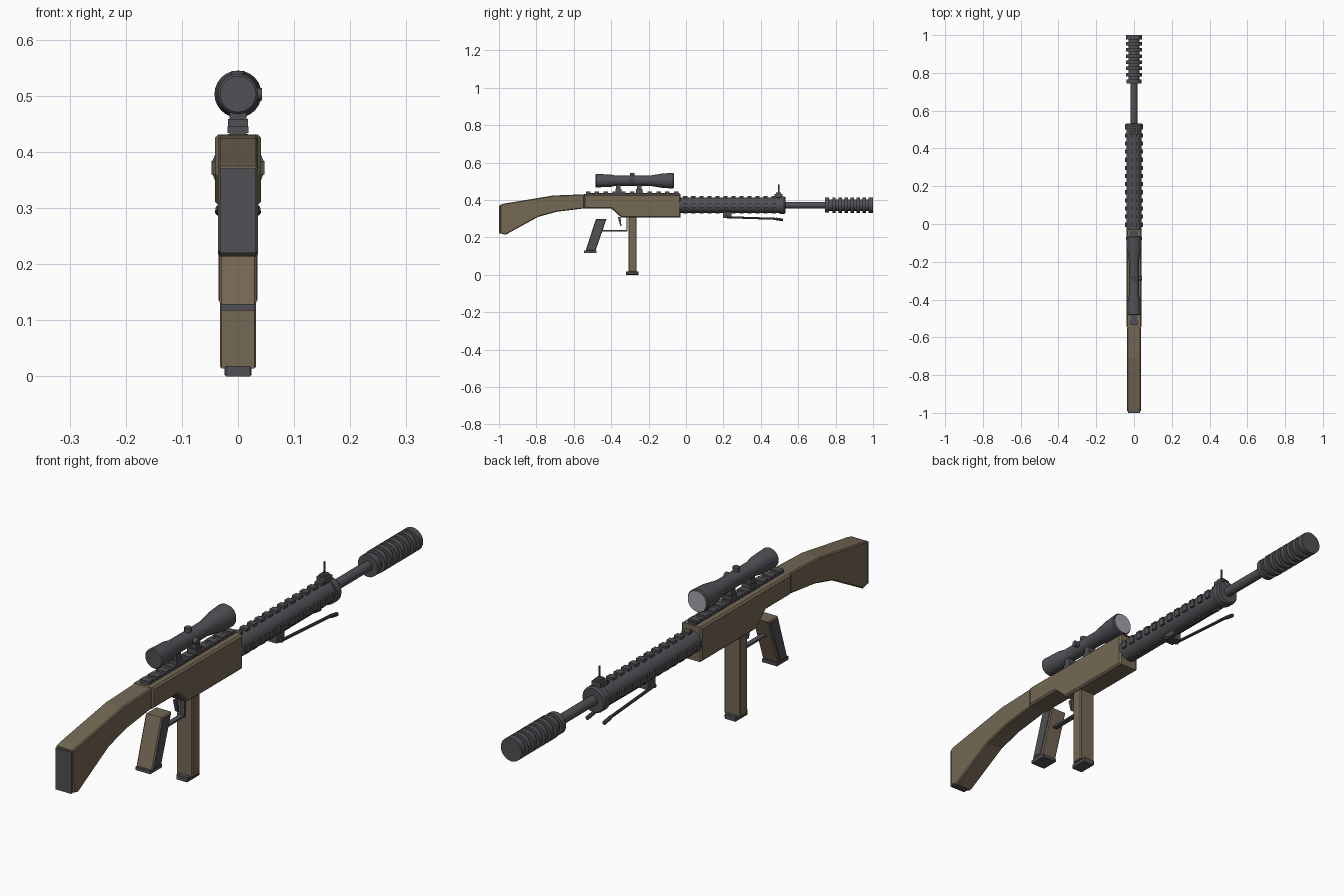
import bpy, bmesh, math
from mathutils import Vector

if "Cube" in bpy.data.objects:
    bpy.data.objects.remove(bpy.data.objects["Cube"])


def material(name, rgb):
    m = bpy.data.materials.new(name)
    m.diffuse_color = (*rgb, 1)
    m.use_nodes = True
    m.node_tree.nodes["Principled BSDF"].inputs["Base Color"].default_value = m.diffuse_color
    return m


TAN = material("tan_wood", (0.175, 0.138, 0.09))
DARK = material("gunmetal_grey", (0.082, 0.081, 0.092))
LENS = material("lens_grey", (0.36, 0.37, 0.41))


def finish(bm, name, mat, smooth=False):
    bmesh.ops.recalc_face_normals(bm, faces=bm.faces)
    me = bpy.data.meshes.new(name)
    bm.to_mesh(me)
    bm.free()
    me.materials.append(mat)
    ob = bpy.data.objects.new(name, me)
    bpy.context.collection.objects.link(ob)
    if smooth:
        bpy.ops.object.select_all(action='DESELECT')
        ob.select_set(True)
        bpy.context.view_layer.objects.active = ob
        bpy.ops.object.shade_smooth_by_angle(angle=math.radians(35))
    return ob


def prism(name, pts, half, mat, bevel=0.0, x=0.0):
    """Side profile of (y, z) points, extruded across x."""
    bm = bmesh.new()
    f = bm.faces.new([bm.verts.new((x - half, y, z)) for y, z in pts])
    r = bmesh.ops.extrude_face_region(bm, geom=[f])
    vs = [v for v in r['geom'] if isinstance(v, bmesh.types.BMVert)]
    bmesh.ops.translate(bm, verts=vs, vec=(2 * half, 0, 0))
    if bevel:
        es = [e for e in bm.edges if abs(e.verts[0].co.x - e.verts[1].co.x) < 1e-6]
        bmesh.ops.bevel(bm, geom=es, offset=bevel, segments=1, affect='EDGES')
    return finish(bm, name, mat)


def box(name, x0, x1, y0, y1, z0, z1, mat, bevel=0.0):
    return prism(name, [(y0, z0), (y1, z0), (y1, z1), (y0, z1)],
                 (x1 - x0) / 2, mat, bevel, (x0 + x1) / 2)


def lathe(name, prof, z, mat, x=0.0, seg=24):
    """(y, radius) profile turned about an axis along y."""
    bm = bmesh.new()
    rings = [[bm.verts.new((x + r * math.cos(2 * math.pi * i / seg), y,
                            z + r * math.sin(2 * math.pi * i / seg)))
              for i in range(seg)] for y, r in prof]
    for a, b in zip(rings, rings[1:]):
        for i in range(seg):
            j = (i + 1) % seg
            bm.faces.new((a[i], a[j], b[j], b[i]))
    bm.faces.new(rings[0])
    bm.faces.new(rings[-1])
    return finish(bm, name, mat, True)


def rod(name, a, b, r, mat, seg=10):
    a, b = Vector(a), Vector(b)
    bm = bmesh.new()
    bmesh.ops.create_cone(bm, cap_ends=True, segments=seg, radius1=r, radius2=r,
                          depth=(b - a).length)
    q = (b - a).to_track_quat('Z', 'Y')
    for v in bm.verts:
        v.co = q @ v.co + (a + b) / 2
    return finish(bm, name, mat, True)


# Stock with butt pad
prism("stock", [(-0.993, 0.222), (-0.965, 0.214), (-0.79, 0.31), (-0.69, 0.337),
                (-0.545, 0.355), (-0.545, 0.43), (-0.71, 0.424), (-0.80, 0.409),
                (-0.97, 0.381), (-0.993, 0.375)], 0.036, TAN, 0.004)
box("butt_pad", -0.032, 0.032, -1.0, -0.992, 0.22, 0.37, DARK)

# Receiver
prism("receiver", [(-0.545, 0.355), (-0.40, 0.355), (-0.345, 0.305), (-0.03, 0.305),
                   (-0.03, 0.431), (-0.545, 0.431)], 0.041, TAN, 0.006)

# Toothed top rail
box("receiver_rail", -0.015, 0.015, -0.535, -0.035, 0.428, 0.438, DARK)
for i in range(11):
    y = -0.535 + i * 0.047
    box("receiver_rail_tooth", -0.019, 0.019, y, y + 0.024, 0.434, 0.445, DARK)

# Handguard with end collar
Z = 0.372
lathe("handguard", [(-0.035, 0.041), (0.50, 0.041), (0.50, 0.047), (0.525, 0.047),
                    (0.532, 0.042)], Z, DARK)
for i in range(12):
    y = -0.015 + i * 0.043
    box("top_rail_tooth", -0.014, 0.014, y, y + 0.022, Z + 0.036, Z + 0.048, DARK)
    for s in (-1, 1):
        a, b = sorted((s * 0.036, s * 0.047))
        box("side_rail_tooth", a, b, y, y + 0.022, Z - 0.012, Z + 0.012, DARK)
    box("bottom_rail_tooth", -0.012, 0.012, y, y + 0.022, Z - 0.044, Z - 0.036, DARK)

# Barrel and ribbed muzzle
lathe("barrel", [(0.52, 0.018), (0.76, 0.018)], Z, DARK, seg=16)
ribs = [(0.743, 0.036), (0.743, 0.04), (0.764, 0.04), (0.764, 0.03)]
for i in range(7):
    y = 0.782 + i * 0.0325
    ribs += [(y, 0.03), (y, 0.042), (y + 0.0185, 0.042), (y + 0.0185, 0.03)]
ribs[-2:] = [(1.0, 0.042)]
lathe("muzzle", ribs, Z, DARK)

# Front sight
box("sight_base", -0.018, 0.018, 0.474, 0.516, 0.412, 0.432, DARK)
box("sight_block", -0.011, 0.011, 0.482, 0.508, 0.43, 0.44, DARK)
rod("sight_post", (0, 0.495, 0.435), (0, 0.495, 0.482), 0.004, DARK)

# Scope, lenses, turrets and mounts
S = 0.503
lathe("scope", [(-0.483, 0.032), (-0.479, 0.036), (-0.405, 0.033), (-0.375, 0.027),
                (-0.195, 0.027), (-0.13, 0.038), (-0.07, 0.042), (-0.066, 0.039)],
      S, DARK)
lathe("front_lens", [(-0.067, 0.037), (-0.063, 0.037)], S, LENS)
rod("top_turret", (0, -0.287, S + 0.02), (0, -0.287, S + 0.041), 0.012, DARK, 12)
rod("side_turret", (0.02, -0.287, S), (0.043, -0.287, S), 0.011, DARK, 12)
for y in (-0.361, -0.25):
    box("scope_mount", -0.015, 0.015, y - 0.012, y + 0.012, 0.455, 0.488, DARK)
    box("mount_foot", -0.018, 0.018, y - 0.017, y + 0.017, 0.436, 0.459, DARK)

# Folded bipod
box("bipod_mount", -0.017, 0.017, 0.198, 0.243, 0.303, 0.336, DARK)
rod("bipod_axle", (-0.028, 0.215, 0.31), (0.028, 0.215, 0.31), 0.007, DARK)
for s in (-1, 1):
    rod("bipod_leg", (s * 0.02, 0.21, 0.308), (s * 0.033, 0.49, 0.299), 0.0055, DARK)
    rod("bipod_foot", (s * 0.033, 0.48, 0.299), (s * 0.034, 0.518, 0.293), 0.007, DARK)

# Grip with side panels and base
prism("grip", [(-0.537, 0.128), (-0.484, 0.128), (-0.425, 0.298), (-0.482, 0.298)],
      0.033, TAN, 0.004)
for s in (-1, 1):
    prism("grip_panel", [(-0.528, 0.135), (-0.489, 0.135), (-0.435, 0.291),
                         (-0.478, 0.291)], 0.002, DARK, 0, s * 0.0325)
box("grip_base", -0.03, 0.03, -0.545, -0.478, 0.117, 0.129, DARK)

# Trigger and guard
box("guard_bar", -0.009, 0.009, -0.448, -0.312, 0.232, 0.239, DARK)
box("guard_front", -0.009, 0.009, -0.319, -0.312, 0.232, 0.31, DARK)
prism("trigger", [(-0.364, 0.308), (-0.352, 0.263), (-0.345, 0.26), (-0.35, 0.308)],
      0.006, DARK)

# Magazine
box("magazine", -0.032, 0.032, -0.307, -0.264, 0.014, 0.31, TAN, 0.003)
box("magazine_base", -0.024, 0.024, -0.322, -0.253, 0.0, 0.018, DARK, 0.003)
